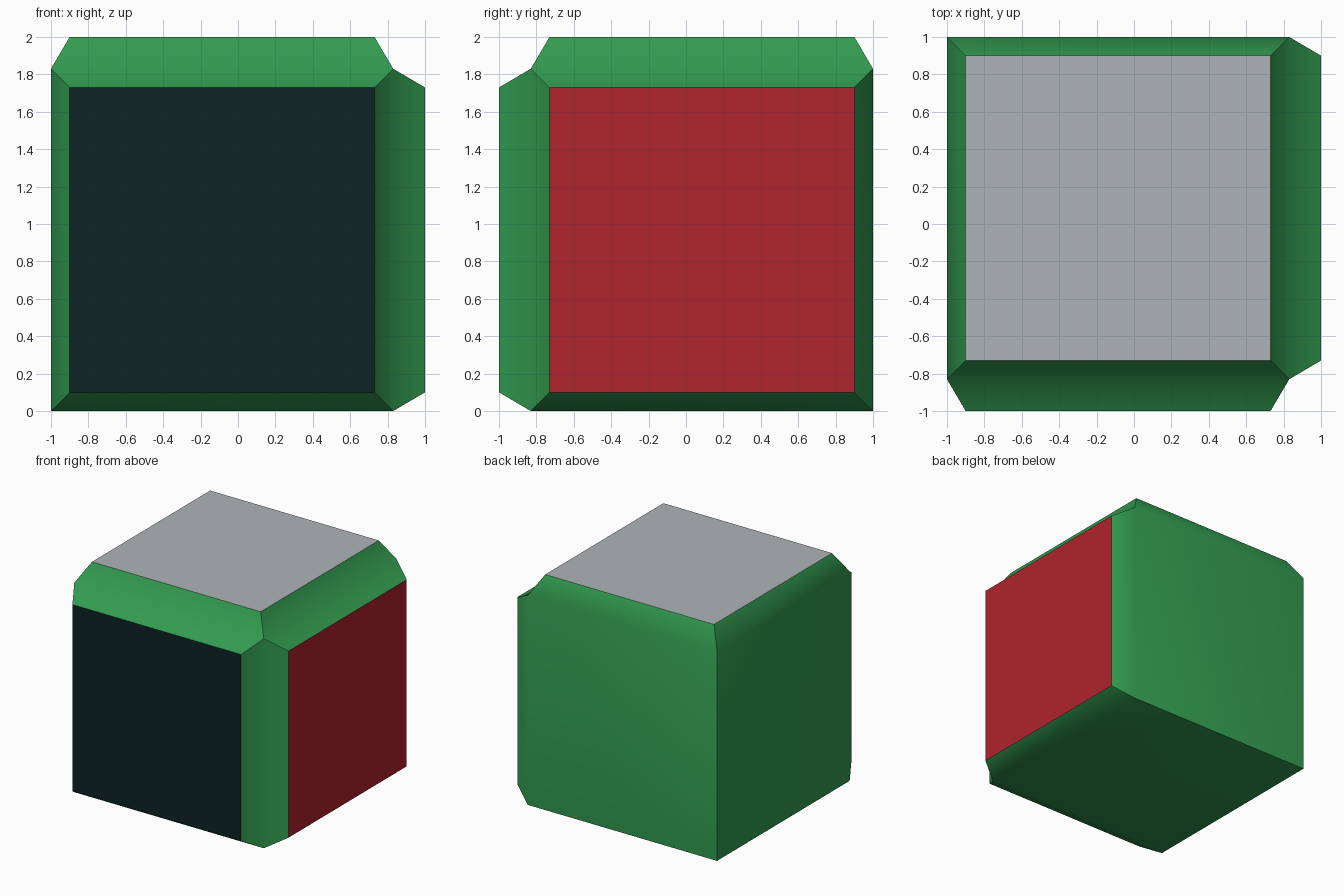
import bpy, bmesh, math
from mathutils import Matrix, Vector

if "Cube" in bpy.data.objects:
    bpy.data.objects.remove(bpy.data.objects["Cube"])

SIDE, RAISE, INSET = 1.83, 0.17, 0.10


def material(name, rgb):
    lin = [(c / 255 / 12.92) if c / 255 <= 0.04045 else ((c / 255 + 0.055) / 1.055) ** 2.4 for c in rgb]
    m = bpy.data.materials.new(name)
    m.diffuse_color = (*lin, 1)
    m.use_nodes = True
    m.node_tree.nodes["Principled BSDF"].inputs["Base Color"].default_value = m.diffuse_color
    return m


mesh = bpy.data.meshes.new("panelled_cube")
for name, rgb in (("green", (50, 155, 80)), ("near_black", (14, 35, 38)),
                  ("red", (176, 35, 46)), ("grey", (174, 180, 184))):
    mesh.materials.append(material(name, rgb))

# Cube body, shifted so the three raised panels complete the 2 unit bounds
bm = bmesh.new()
h = SIDE / 2
bmesh.ops.create_cube(bm, size=SIDE, matrix=Matrix.Translation((h - 1, 1 - h, h)))
bm.normal_update()

# Raised bevelled panels on the front, right and top
panels = ((Vector((0, -1, 0)), 1), (Vector((1, 0, 0)), 2), (Vector((0, 0, 1)), 3))
chosen = [(f, i) for f in bm.faces for d, i in panels if f.normal.dot(d) > 0.9]
for face, index in chosen:
    bmesh.ops.inset_individual(bm, faces=[face], thickness=INSET, depth=RAISE, use_even_offset=True)
bm.normal_update()

# Colour the outermost flat faces, leave bevels and body green
for f in bm.faces:
    f.smooth = True
    f.material_index = 0
    c = f.calc_center_median()
    for d, i in panels:
        reach = 2 if i == 3 else 1
        if f.normal.dot(d) > 0.99 and abs(c.dot(d) - reach) < 0.01:
            f.material_index = i
bm.to_mesh(mesh)
bm.free()
mesh.set_sharp_from_angle(angle=math.radians(40))

obj = bpy.data.objects.new("panelled_cube", mesh)
bpy.context.collection.objects.link(obj)
